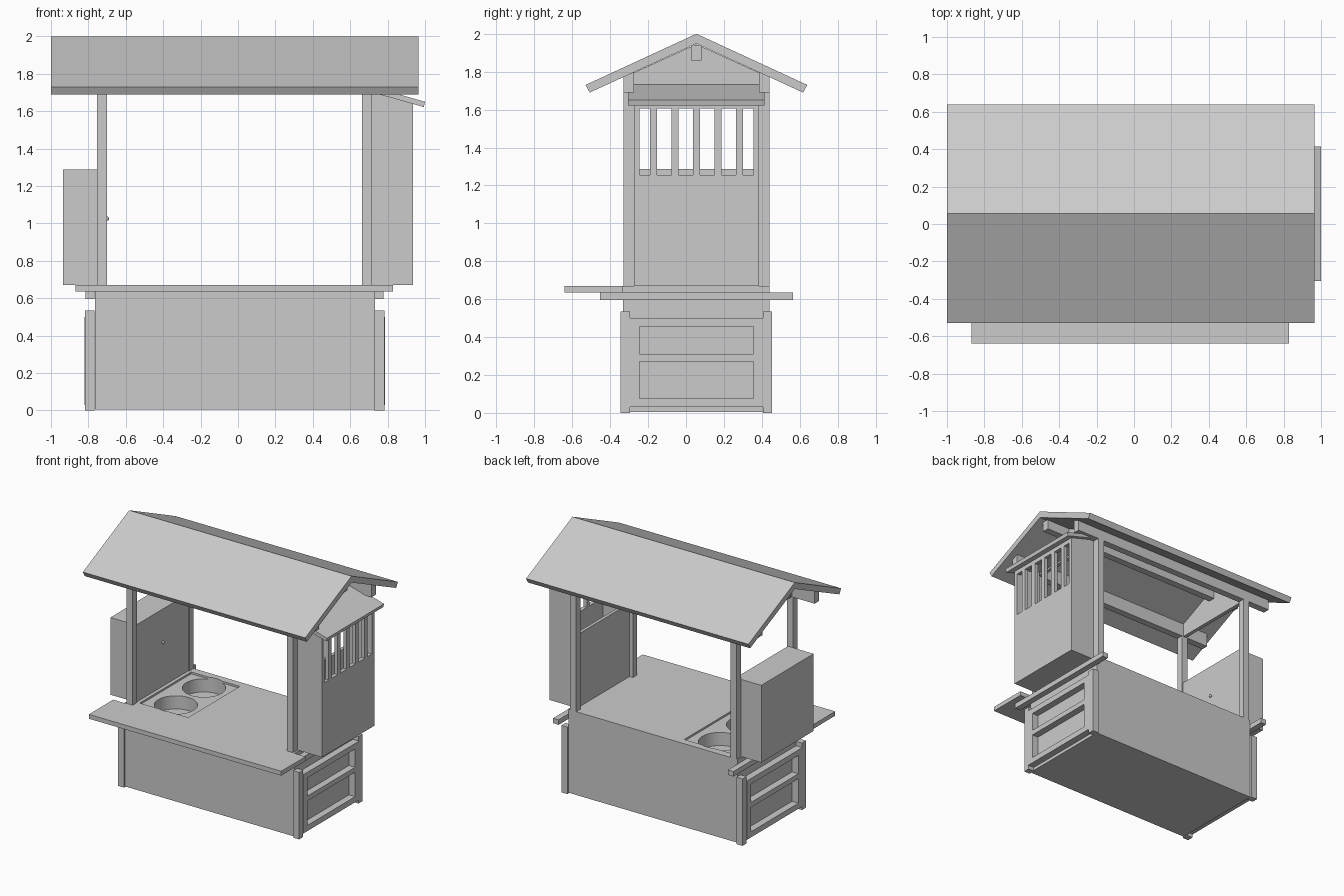
import bpy, bmesh, math
from mathutils import Vector

if "Cube" in bpy.data.objects:
    bpy.data.objects.remove(bpy.data.objects["Cube"])

CX = -0.018          # centre plane of the stall along x
YC = 0.055           # centre plane along y


def finish(name, bm):
    bmesh.ops.recalc_face_normals(bm, faces=bm.faces)
    me = bpy.data.meshes.new(name)
    bm.to_mesh(me)
    bm.free()
    ob = bpy.data.objects.new(name, me)
    bpy.context.collection.objects.link(ob)
    return ob


def box(name, x0, x1, y0, y1, z0, z1):
    bm = bmesh.new()
    bmesh.ops.create_cube(bm, size=1)
    for v in bm.verts:
        v.co = Vector((x1 if v.co.x > 0 else x0,
                       y1 if v.co.y > 0 else y0,
                       z1 if v.co.z > 0 else z0))
    return finish(name, bm)


def prism(name, pts, axis, a, b):
    """Extrude a profile: axis 'x' takes (y, z) points, axis 'y' takes (x, z)."""
    bm = bmesh.new()
    place = (lambda p, t: (t, p[0], p[1])) if axis == 'x' else (lambda p, t: (p[0], t, p[1]))
    f = bm.faces.new([bm.verts.new(place(p, a)) for p in pts])
    ext = bmesh.ops.extrude_face_region(bm, geom=[f])
    d = Vector((b - a, 0, 0)) if axis == 'x' else Vector((0, b - a, 0))
    bmesh.ops.translate(bm, vec=d, verts=[g for g in ext['geom'] if isinstance(g, bmesh.types.BMVert)])
    return finish(name, bm)


def cylinder(name, x, y, z0, z1, r, n):
    bm = bmesh.new()
    bmesh.ops.create_cone(bm, cap_ends=True, segments=n, radius1=r, radius2=r, depth=z1 - z0)
    bmesh.ops.translate(bm, vec=(x, y, (z0 + z1) / 2), verts=bm.verts)
    return finish(name, bm)


def cut(target, cutter):
    m = target.modifiers.new("cut", 'BOOLEAN')
    m.object, m.operation, m.solver = cutter, 'DIFFERENCE', 'EXACT'
    bpy.context.view_layer.objects.active = target
    bpy.ops.object.modifier_apply(modifier=m.name)
    bpy.data.objects.remove(cutter)


# Counter body with recessed tray and two round wells
body = box("counter_body", -0.765, 0.732, -0.333, 0.44, 0.005, 0.67)
cut(body, box("tray_cutter", -0.68, -0.25, -0.27, 0.38, 0.655, 0.70))
for y in (-0.12, 0.235):
    cut(body, cylinder("well_cutter", -0.465, y, 0.55, 0.70, 0.157, 48))
bpy.ops.object.select_all(action='DESELECT')
body.select_set(True)
bpy.context.view_layer.objects.active = body
bpy.ops.object.shade_smooth_by_angle(angle=math.radians(30))

# Front serving shelf
box("serving_shelf", -0.87, 0.83, -0.64, -0.333, 0.635, 0.67)

# Both ends: legs, carrying rail, framed panel
for side, s in (("left", -1), ("right", 1)):
    def ends(a, b):
        return sorted((CX + s * a, CX + s * b))
    inner, outer = 0.748, 0.80
    for tag, y0, y1 in (("front", -0.345, -0.295), ("back", 0.405, 0.455)):
        box(f"{side}_{tag}_leg", *ends(inner, outer), y0, y1, 0, 0.535)
    box(f"{side}_carrying_rail", *ends(inner, outer - 0.003), -0.455, 0.565, 0.595, 0.635)
    for i, (z0, z1) in enumerate(((0.03, 0.075), (0.27, 0.31), (0.455, 0.50))):
        box(f"{side}_panel_rail_{i}", *ends(inner, outer + 0.004), -0.245, 0.355, z0, z1)
    for tag, y0, y1 in (("front", -0.295, -0.245), ("back", 0.355, 0.405)):
        box(f"{side}_{tag}_stile", *ends(inner, outer + 0.004), y0, y1, 0.03, 0.50)

# Roof posts
PY = (("front", -0.33, -0.275), ("back", 0.385, 0.44))
PX = (("left", -0.755, -0.70), ("right", 0.662, 0.717))
for sx, x0, x1 in PX:
    for sy, y0, y1 in PY:
        box(f"{sx}_{sy}_post", x0, x1, y0, y1, 0.67, 1.70)

# Gable roof, purlins, ridge beam and gable panels
half, tip = 0.585, 0.563
prism("roof", [(YC, 2.0), (YC + half, 1.73), (YC + tip, 1.69), (YC, 1.948),
               (YC - tip, 1.69), (YC - half, 1.73)], 'x', -1.0, 0.965)
for sy, y0, y1 in PY:
    near, far = (y0, y1) if sy == "back" else (y1, y0)
    prism(f"{sy}_purlin", [(near, 1.69), (far, 1.69), (far, 1.775), (near, 1.80)],
          'x', -0.945, 0.91)
box("ridge_beam", -0.945, 0.91, YC - 0.028, YC + 0.028, 1.86, 1.94)
for sx, x0, x1 in PX:
    xm = (x0 + x1) / 2
    prism(f"{sx}_gable_panel", [(-0.275, 1.69), (0.385, 1.69), (0.385, 1.795),
                                (YC, 1.945), (-0.275, 1.795)], 'x', xm - 0.015, xm + 0.015)

# Left cupboard with knob
box("left_cupboard", -0.935, -0.708, -0.275, 0.385, 0.67, 1.287)
bm = bmesh.new()
bmesh.ops.create_uvsphere(bm, u_segments=12, v_segments=8, radius=0.011)
bmesh.ops.translate(bm, vec=(-0.70, YC, 1.025), verts=bm.verts)
for f in bm.faces:
    f.smooth = True
finish("cupboard_knob", bm)

# Right cabinet: floor, side walls, inner panel, barred outer wall
T = 0.03
X0, X1, Y0, Y1 = 0.717, 0.935, -0.275, 0.385
box("cabinet_floor", X0 - 0.02, X1, Y0, Y1, 0.67, 0.70)
for tag, y in (("front", Y0), ("back", Y1 - T)):
    prism(f"cabinet_{tag}_wall", [(X0, 0.67), (X1, 0.67), (X1, 1.645), (X0, 1.71)], 'y', y, y + T)
box("cabinet_inner_panel", X0 - 0.025, X0, Y0, Y1, 0.67, 1.255)
box("cabinet_outer_wall", X1 - T, X1, Y0 + T, Y1 - T, 0.67, 1.255)
box("window_head", X1 - T, X1, Y0 + T, Y1 - T, 1.605, 1.645)
for i in range(5):
    y = YC + (i - 2) * 0.1135
    box(f"window_bar_{i}", X1 - T, X1, y - 0.018, y + 0.018, 1.255, 1.605)

# Sloping awning over the window
prism("window_awning", [(0.70, 1.735), (1.0, 1.65), (0.993, 1.622), (0.70, 1.705)],
      'y', -0.305, 0.415)
